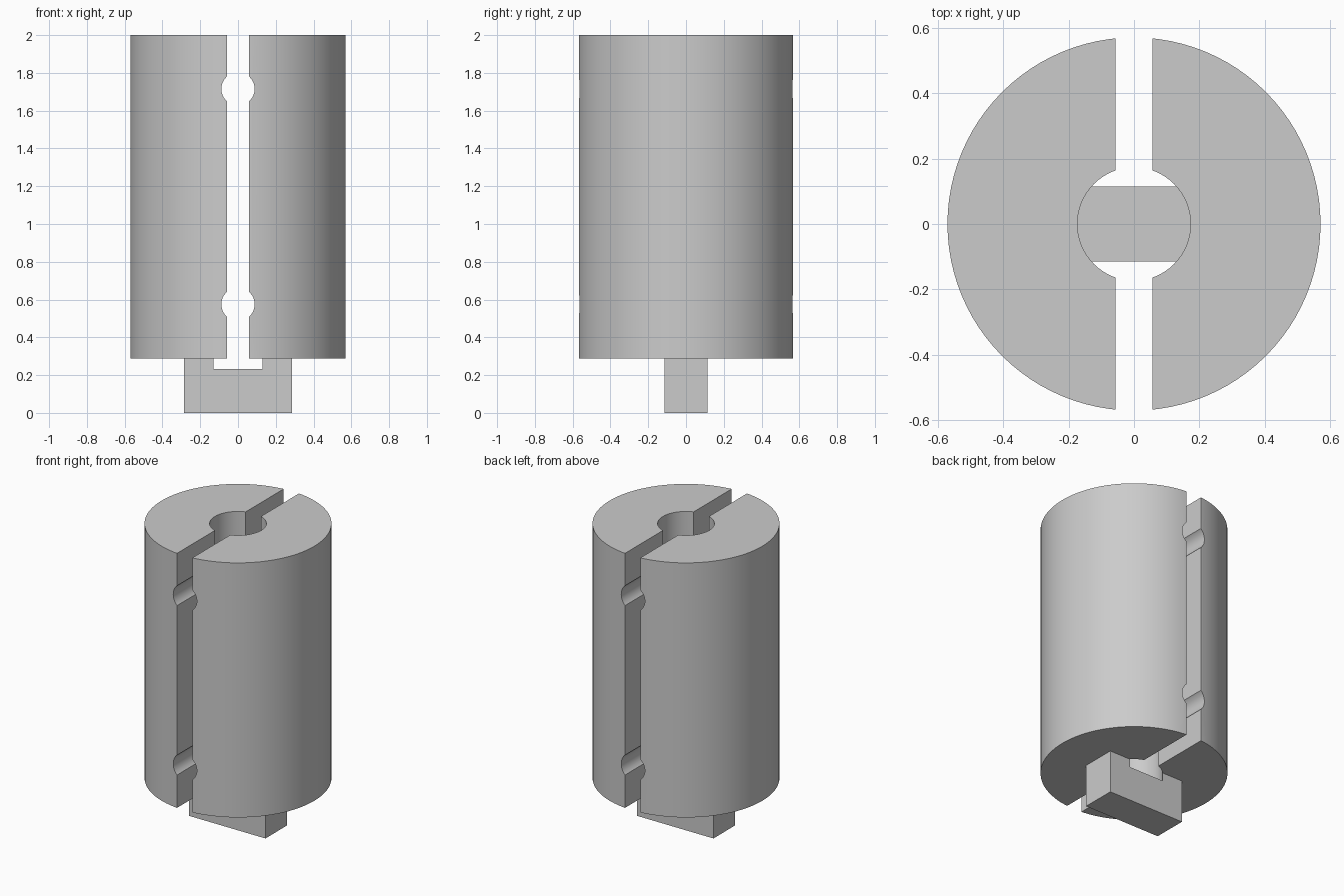
import bpy, math

if "Cube" in bpy.data.objects:
    bpy.data.objects.remove(bpy.data.objects["Cube"], do_unlink=True)

RADIUS, BORE, PIN = 0.57, 0.173, 0.088
BASE, TOP, FLOOR = 0.287, 2.0, 0.232

grey = bpy.data.materials.new("plain grey")
grey.use_nodes = True
colour = (0.6, 0.6, 0.6, 1)
grey.diffuse_color = colour
grey.node_tree.nodes["Principled BSDF"].inputs["Base Color"].default_value = colour


def cylinder(name, radius, depth, location, rotation=(0, 0, 0), sides=96):
    bpy.ops.mesh.primitive_cylinder_add(vertices=sides, radius=radius, depth=depth,
                                        location=location, rotation=rotation)
    obj = bpy.context.object
    obj.name = name
    obj.data.materials.append(grey)
    return obj


def box(name, size, location):
    bpy.ops.mesh.primitive_cube_add(size=1, location=location)
    obj = bpy.context.object
    obj.name = name
    obj.scale = size
    bpy.ops.object.transform_apply(location=False, rotation=False, scale=True)
    obj.data.materials.append(grey)
    return obj


def combine(target, tool, operation):
    bpy.context.view_layer.objects.active = target
    mod = target.modifiers.new(operation.lower(), 'BOOLEAN')
    mod.operation, mod.object, mod.solver = operation, tool, 'EXACT'
    bpy.ops.object.modifier_apply(modifier=mod.name)
    bpy.data.objects.remove(tool, do_unlink=True)


# Round body with the drive tab joined underneath
body = cylinder("split_cylinder_body", RADIUS, TOP - BASE, (0, 0, (TOP + BASE) / 2))
combine(body, box("drive_tab", (0.57, 0.23, 0.5), (0, 0, 0.25)), 'UNION')

# Centre bore, running down into the tab
combine(body, cylinder("bore_cutter", BORE, 2, (0, 0, FLOOR + 1), sides=64), 'DIFFERENCE')

# Slot splitting the body into two halves
combine(body, box("slot_cutter", (0.114, 2, 2), (0, 0, 1.25)), 'DIFFERENCE')

# Cross holes through the slot
for z in (0.575, 1.715):
    combine(body, cylinder("pin_hole_cutter", PIN, 2, (0, 0, z),
                           (math.pi / 2, 0, 0), 48), 'DIFFERENCE')

# Smooth curved walls, crisp edges
bpy.ops.object.select_all(action='DESELECT')
body.select_set(True)
bpy.context.view_layer.objects.active = body
bpy.ops.object.shade_smooth_by_angle(angle=math.radians(30))
